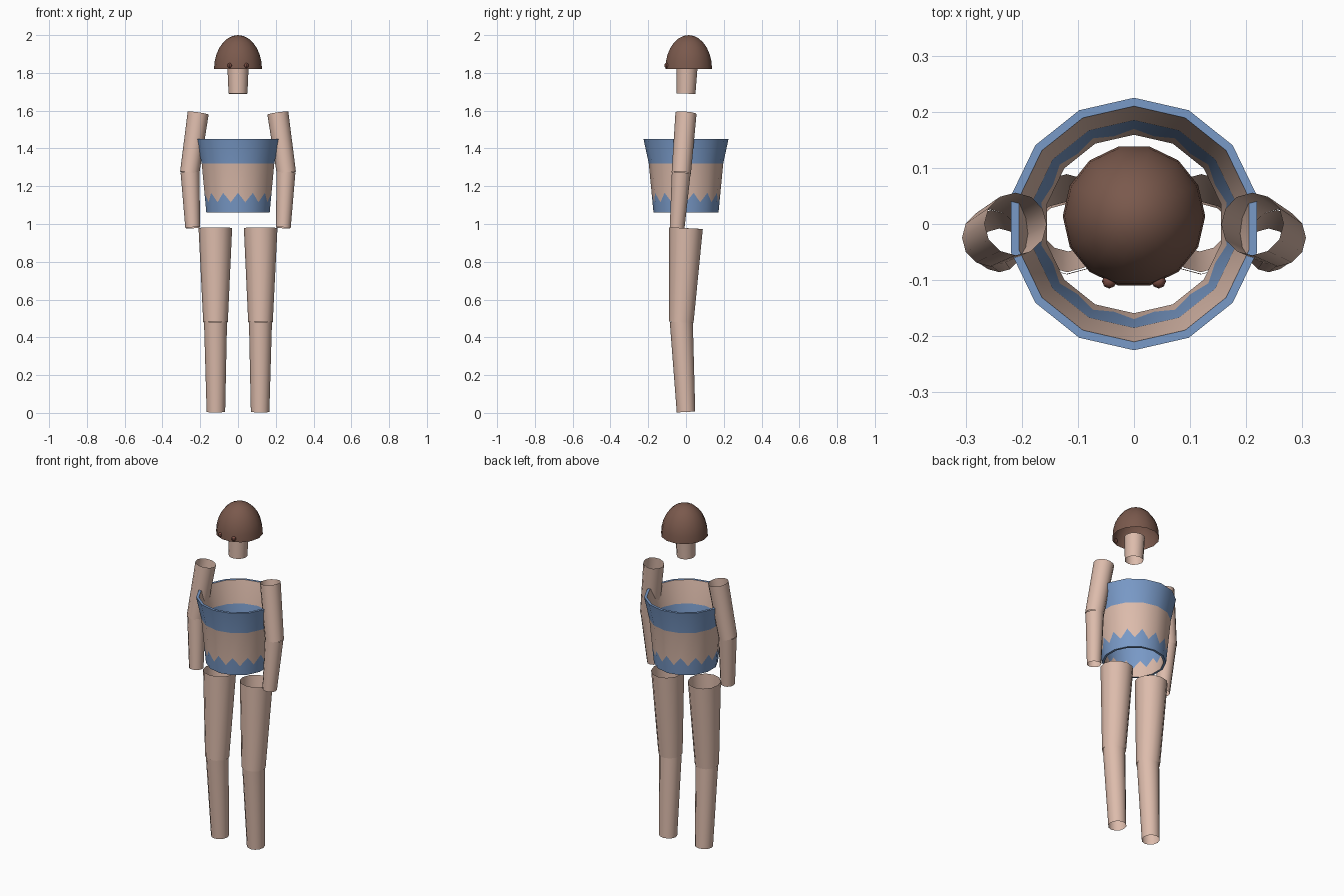
import bpy, bmesh, math
from mathutils import Vector

if "Cube" in bpy.data.objects:
    bpy.data.objects.remove(bpy.data.objects["Cube"])


def material(name, color):
    m = bpy.data.materials.new(name)
    m.diffuse_color = (*color, 1)
    m.use_nodes = True
    m.node_tree.nodes["Principled BSDF"].inputs["Base Color"].default_value = m.diffuse_color
    return m


SKIN = material("skin", (0.72, 0.50, 0.41))
BLUE = material("blue", (0.19, 0.32, 0.57))
BROWN = material("dark brown", (0.195, 0.10, 0.073))
RED_BROWN = material("red brown", (0.21, 0.08, 0.06))


def finish(bm, name, mats):
    me = bpy.data.meshes.new(name)
    bm.to_mesh(me)
    bm.free()
    ob = bpy.data.objects.new(name, me)
    bpy.context.collection.objects.link(ob)
    for m in mats:
        me.materials.append(m)
    bpy.ops.object.select_all(action='DESELECT')
    ob.select_set(True)
    bpy.context.view_layer.objects.active = ob
    bpy.ops.object.shade_smooth_by_angle(angle=math.radians(32))
    return ob


def bridge(bm, low, high, mat=0):
    n = len(low)
    for i in range(n):
        j = (i + 1) % n
        bm.faces.new((low[i], low[j], high[j], high[i])).material_index = mat


def tube(name, a, b, ra, rb, sides=12):
    """Open tapered tube from a (bottom) to b (top)."""
    a, b = Vector(a), Vector(b)
    d = (b - a).normalized()
    u = Vector((1, 0, 0))
    u = (u - d * u.dot(d)).normalized()
    v = d.cross(u)
    bm = bmesh.new()
    rings = []
    for c, r in ((a, ra), (b, rb)):
        rings.append([bm.verts.new(c + r * (u * math.cos(t) + v * math.sin(t)))
                      for t in (2 * math.pi * i / sides for i in range(sides))])
    bridge(bm, rings[0], rings[1])
    return finish(bm, name, [SKIN])


# Limbs, one set per side
for side, s in (("left", 1), ("right", -1)):
    tube(side + "_upper_arm", (s * .256, -.025, 1.27), (s * .211, 0, 1.587), .051, .056)
    tube(side + "_forearm", (s * .240, -.047, .98), (s * .254, -.025, 1.275), .039, .050)
    tube(side + "_thigh", (s * .119, -.025, .48), (s * .120, 0, .978), .065, .089)
    tube(side + "_shin", (s * .117, 0, .005), (s * .119, -.025, .485), .049, .061)

# Neck
tube("neck", (0, .0, 1.69), (0, .005, 1.83), .050, .056)

# Torso shell: 14 sides, banded, with a toothed lower band
SIDES = 14


def torso_ring(bm, radius, peak, valley):
    """Ring with corners at height peak and side middles at height valley."""
    out = []
    for i in range(SIDES * 2):
        mid = i % 2
        z = valley if mid else peak
        r = radius(z) * (math.cos(math.pi / SIDES) if mid else 1)
        t = math.pi / 2 + math.pi * i / SIDES
        out.append(bm.verts.new((r * math.cos(t), r * math.sin(t), z)))
    return out


def profile(points):
    def radius(z):
        for (z0, r0), (z1, r1) in zip(points, points[1:]):
            if z <= z1:
                return r0 + (r1 - r0) * (z - z0) / (z1 - z0)
        return points[-1][1]
    return radius


outer = profile([(1.06, .172), (1.32, .197), (1.45, .225)])
inner = profile([(1.06, .159), (1.32, .185), (1.45, .210)])
bm = bmesh.new()
levels = ((1.06, 1.06), (1.165, 1.115), (1.32, 1.32), (1.45, 1.45))
walls = []
for radius, colours in ((outer, (1, 0, 1)), (inner, (0, 1, 0))):
    rings = [torso_ring(bm, radius, *lv) for lv in levels]
    for k, c in enumerate(colours):
        bridge(bm, rings[k], rings[k + 1], c)
    walls.append(rings)
bridge(bm, walls[0][-1], walls[1][-1], 1)
bridge(bm, walls[1][0], walls[0][0], 1)
bmesh.ops.recalc_face_normals(bm, faces=bm.faces)
finish(bm, "torso_shell", [SKIN, BLUE])

# Head dome, open underneath
bm = bmesh.new()
rings = []
STEPS = 7
for k in range(STEPS):
    e = math.pi / 2 * k / STEPS
    rings.append([bm.verts.new((.127 * math.cos(e) * math.cos(t),
                                .014 + .127 * math.cos(e) * math.sin(t),
                                1.82 + .18 * math.sin(e)))
                  for t in (2 * math.pi * i / SIDES for i in range(SIDES))])
for low, high in zip(rings, rings[1:]):
    bridge(bm, low, high)
top = bm.verts.new((0, .014, 2.0))
for i in range(SIDES):
    bm.faces.new((rings[-1][i], rings[-1][(i + 1) % SIDES], top))
finish(bm, "head_dome", [BROWN])

# Eyes
for side, s in (("left", 1), ("right", -1)):
    bm = bmesh.new()
    bmesh.ops.create_uvsphere(bm, u_segments=8, v_segments=6, radius=.013)
    bmesh.ops.translate(bm, verts=bm.verts, vec=(s * .044, -.102, 1.839))
    finish(bm, side + "_eye", [RED_BROWN])
